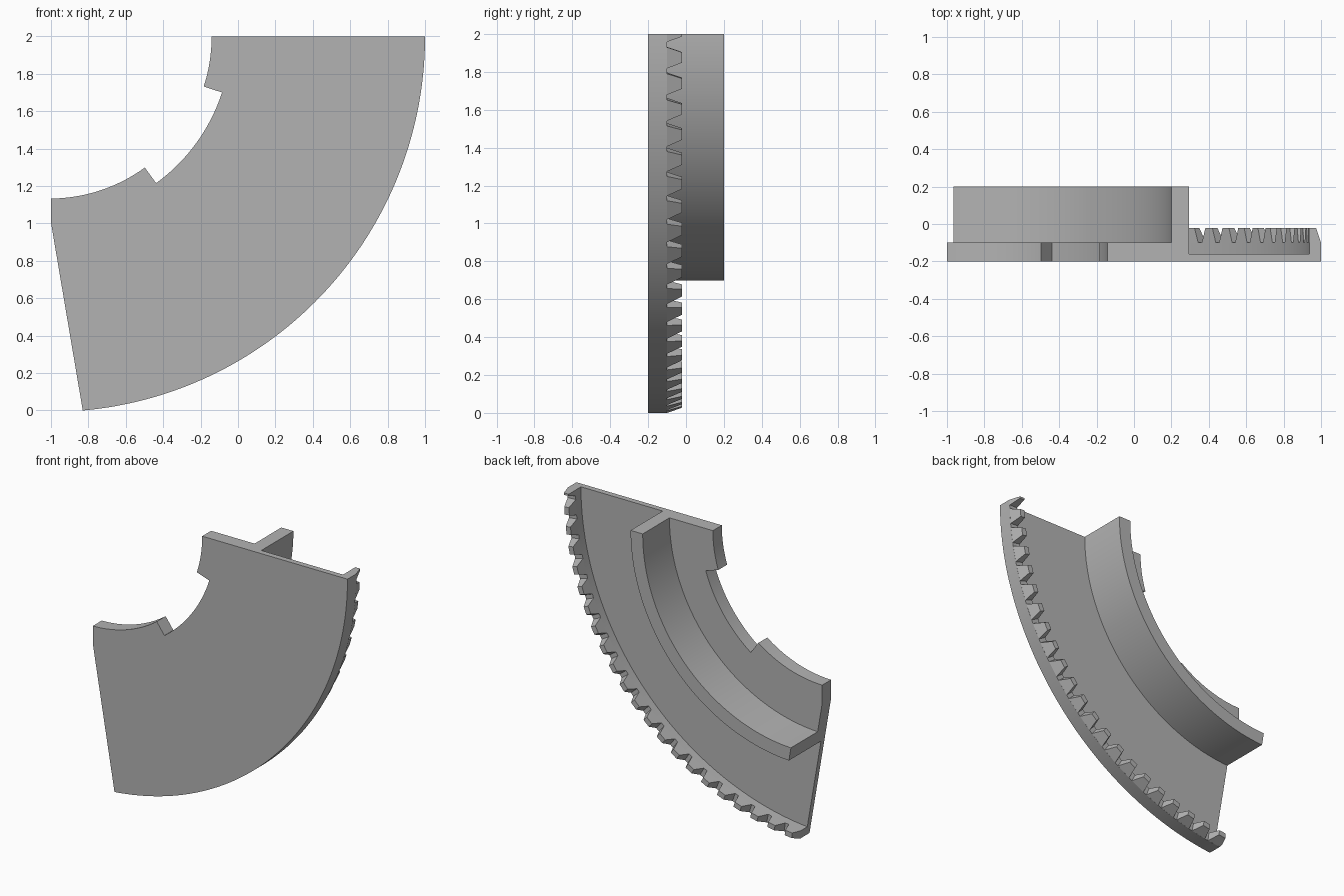
import bpy, bmesh
from math import radians, sin, cos
from mathutils import Vector

if "Cube" in bpy.data.objects:
    bpy.data.objects.remove(bpy.data.objects["Cube"])

CX, CZ = -1.008, 2.0           # pivot of the sector
R_OUT, R_RIM, R_IN, R_NOTCH = 2.008, 1.945, 0.867, 0.97
PITCH = 4.0                    # degrees per tooth

grey = bpy.data.materials.new("plain_grey")
grey.use_nodes = True
colour = (0.45, 0.45, 0.45, 1)
grey.diffuse_color = colour
grey.node_tree.nodes["Principled BSDF"].inputs["Base Color"].default_value = colour


def polar(r, y, deg):
    a = radians(deg)
    return Vector((CX + r * cos(a), y, CZ - r * sin(a)))


def trim(bm, point, normal):
    """Cut away everything beyond a plane and close the cut."""
    geom = bm.verts[:] + bm.edges[:] + bm.faces[:]
    cut = bmesh.ops.bisect_plane(bm, geom=geom, dist=1e-5, plane_co=point,
                                 plane_no=normal, clear_outer=True)
    edges = [e for e in cut["geom_cut"] if isinstance(e, bmesh.types.BMEdge)]
    bmesh.ops.holes_fill(bm, edges=edges, sides=0)


def trim_left_end(bm):
    trim(bm, (-1, 0, 1), (-1, 0, 0))
    trim(bm, (-0.83, 0, 0), (-1.005, 0, -0.17))


def finish(name, bm):
    bmesh.ops.recalc_face_normals(bm, faces=bm.faces[:])
    mesh = bpy.data.meshes.new(name)
    bm.to_mesh(mesh)
    bm.free()
    mesh.materials.append(grey)
    ob = bpy.data.objects.new(name, mesh)
    bpy.context.collection.objects.link(ob)
    return ob


# Sector body: plate, raised wall and rim swept as one cross-section
def section(inner):
    return [(inner, -0.2), (R_OUT, -0.2), (R_OUT, -0.1), (R_RIM, -0.1),
            (R_RIM, -0.16), (1.303, -0.16), (1.303, 0.2), (1.208, 0.2),
            (1.208, -0.1), (inner, -0.1)]


stations = []
for deg in range(0, 97):
    notched = 18 < deg < 54
    if deg == 18:
        stations += [(deg, R_IN), (deg, R_NOTCH)]
    elif deg == 54:
        stations += [(deg, R_NOTCH), (deg, R_IN)]
    else:
        stations.append((deg, R_NOTCH if notched else R_IN))

bm = bmesh.new()
rings = [[bm.verts.new(polar(r, y, deg)) for r, y in section(inner)]
         for deg, inner in stations]
for a, b in zip(rings, rings[1:]):
    for i in range(len(a)):
        j = (i + 1) % len(a)
        bm.faces.new((a[i], a[j], b[j], b[i]))
bm.faces.new(rings[0])
bm.faces.new(rings[-1])
bmesh.ops.remove_doubles(bm, verts=bm.verts[:], dist=1e-5)
trim_left_end(bm)
body = finish("sector_body", bm)

bpy.ops.object.select_all(action="DESELECT")
body.select_set(True)
bpy.context.view_layer.objects.active = body
bpy.ops.object.shade_smooth_by_angle(angle=radians(20))

# Rim teeth: tapered blocks, trimmed flush with both ends
bm = bmesh.new()
for k in range(23):
    centre = -0.4 + k * PITCH
    for v in bmesh.ops.create_cube(bm, size=2)["verts"]:
        tip = v.co.y > 0
        half = PITCH * (0.2 if tip else 0.4)
        outer = 1.982 if tip else R_OUT
        v.co = polar(outer if v.co.x > 0 else R_RIM,
                     -0.022 if tip else -0.1, centre + half * v.co.z)
trim(bm, (0, 0, CZ), (0, 0, 1))
trim_left_end(bm)
finish("rim_teeth", bm)
